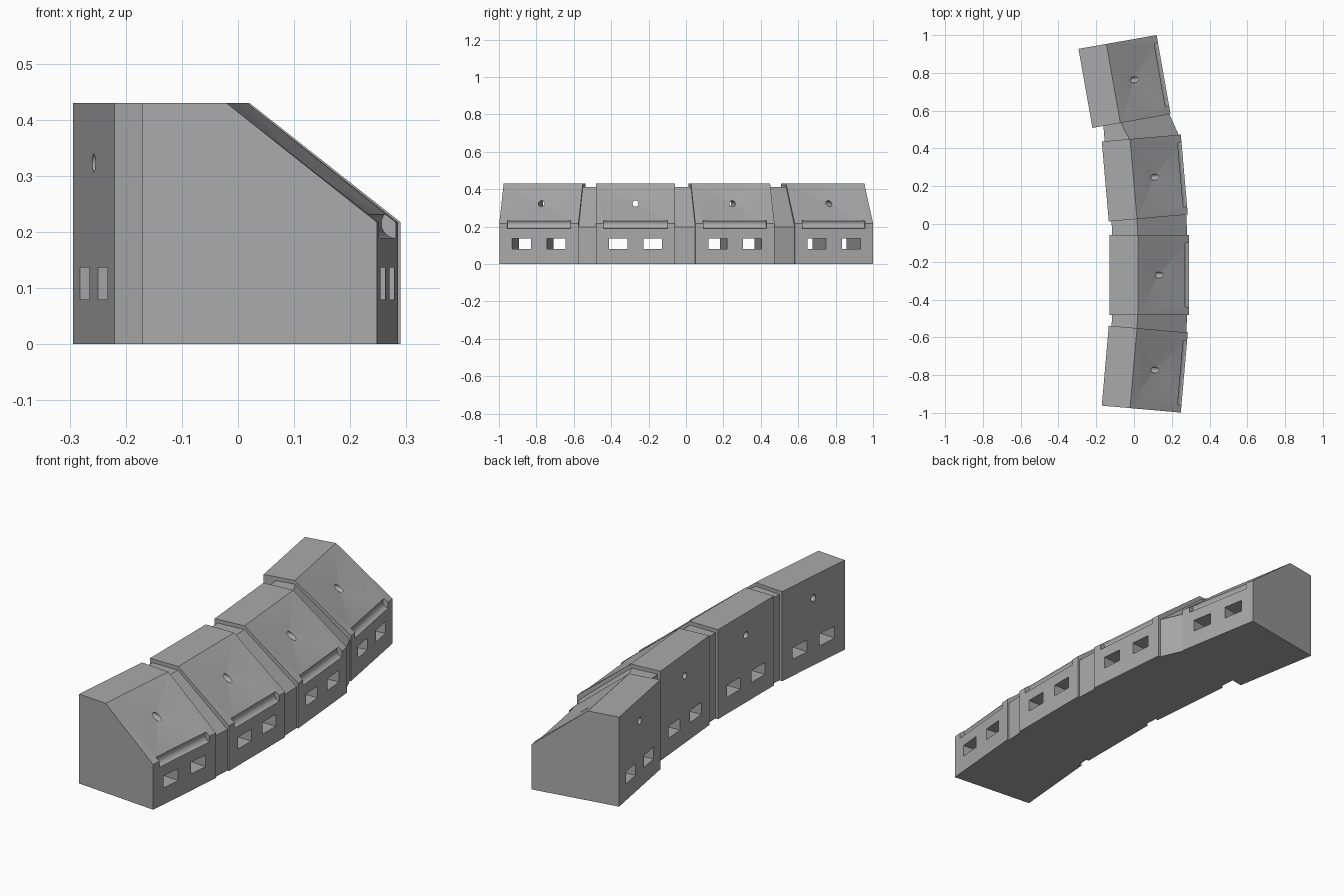
import bpy
import bmesh
from math import radians
from mathutils import Matrix, Vector

if "Cube" in bpy.data.objects:
    bpy.data.objects.remove(bpy.data.objects["Cube"])

WIDTH, HALF, TOP, EAVE, RIDGE = 0.42, 0.2125, 0.43, 0.217, 0.15
GROOVE = 0.17   # half length of the eave groove

grey = bpy.data.materials.new("plain grey")
grey.use_nodes = True
grey.diffuse_color = (0.4, 0.4, 0.4, 1)
grey.node_tree.nodes["Principled BSDF"].inputs["Base Color"].default_value = (0.4, 0.4, 0.4, 1)


def make_object(name, bm):
    bmesh.ops.recalc_face_normals(bm, faces=bm.faces)
    mesh = bpy.data.meshes.new(name)
    bm.to_mesh(mesh)
    bm.free()
    obj = bpy.data.objects.new(name, mesh)
    bpy.context.collection.objects.link(obj)
    mesh.materials.append(grey)
    return obj


def body_mesh():
    """House body: flat top, one sloping roof dished towards its middle."""
    bm = bmesh.new()
    profile = [(0, 0), (WIDTH, 0), (WIDTH, EAVE), (RIDGE, TOP), (0, TOP)]
    near, far = [[bm.verts.new((x, y, z)) for x, z in profile] for y in (-HALF, HALF)]
    g0, g1 = [bm.verts.new((WIDTH, y, EAVE)) for y in (-GROOVE, GROOVE)]
    dip = bm.verts.new((0.257, 0, 0.326))
    faces = [near, far, (near[0], near[1], far[1], far[0]),
             (near[3], near[4], far[4], far[3]), (near[4], near[0], far[0], far[4]),
             (near[1], near[2], g0, g1, far[2], far[1]),
             (near[3], near[2], g0), (far[3], g1, far[2])]
    rim = [near[3], g0, g1, far[3]]
    faces += [(rim[i], rim[(i + 1) % 4], dip) for i in range(4)]
    for f in faces:
        bm.faces.new(f)
    return bm


def cutter_mesh():
    """Window tunnels, the round hole and the rounded eave groove."""
    bm = bmesh.new()
    for y in (-0.093, 0.093):
        bmesh.ops.create_cube(bm, size=1, matrix=Matrix.Translation((WIDTH / 2, y, 0.108))
                              @ Matrix.Diagonal((0.6, 0.1, 0.057, 1)))
    bmesh.ops.create_cone(bm, cap_ends=True, segments=20, radius1=0.016, radius2=0.016, depth=0.6,
                          matrix=Matrix.Translation((WIDTH / 2, 0, 0.323))
                          @ Matrix.Rotation(radians(90), 4, "Y"))
    bmesh.ops.create_cone(bm, cap_ends=True, segments=24, radius1=0.026, radius2=0.026,
                          depth=2 * GROOVE, matrix=Matrix.Translation((WIDTH, 0, 0.215))
                          @ Matrix.Rotation(radians(90), 4, "X"))
    return bm


def smooth(obj):
    bpy.ops.object.select_all(action="DESELECT")
    obj.select_set(True)
    bpy.context.view_layer.objects.active = obj
    bpy.ops.object.shade_smooth_by_angle(angle=radians(25))


# Four houses along a gentle bend
places = []
for x, y, turn in [(-0.152, -0.75, -5), (-0.13, -0.27, 0), (-0.152, 0.225, 5), (-0.257, 0.718, 10)]:
    places.append(Matrix.Translation((x, y, 0)) @ Matrix.Rotation(radians(turn), 4, "Z"))

for i, place in enumerate(places):
    house = make_object(f"house_{i + 1}", body_mesh())
    cutter = make_object("opening_cutter", cutter_mesh())
    cutter.hide_render = True
    cut = house.modifiers.new("openings", "BOOLEAN")
    cut.operation, cut.solver, cut.object = "DIFFERENCE", "EXACT", cutter
    bpy.context.view_layer.objects.active = house
    bpy.ops.object.modifier_apply(modifier=cut.name)
    bpy.data.objects.remove(cutter)
    house.matrix_world = place
    smooth(house)

# Recessed links between neighbouring houses
for i in range(3):
    bm = bmesh.new()
    ends = []
    for place, y, shift in ((places[i], HALF - 0.01, 0), (places[i + 1], 0.01 - HALF, 0.045 if i == 2 else 0)):
        section = [(0.015 + shift, 0), (0.412, 0), (0.412, 0.198), (RIDGE, 0.412), (0.015 + shift, 0.412)]
        ends.append([bm.verts.new(place @ Vector((x, y, z))) for x, z in section])
    for end in ends:
        bm.faces.new(end)
    for a in range(5):
        b = (a + 1) % 5
        bm.faces.new((ends[0][a], ends[0][b], ends[1][b], ends[1][a]))
    make_object(f"link_{i + 1}", bm)
